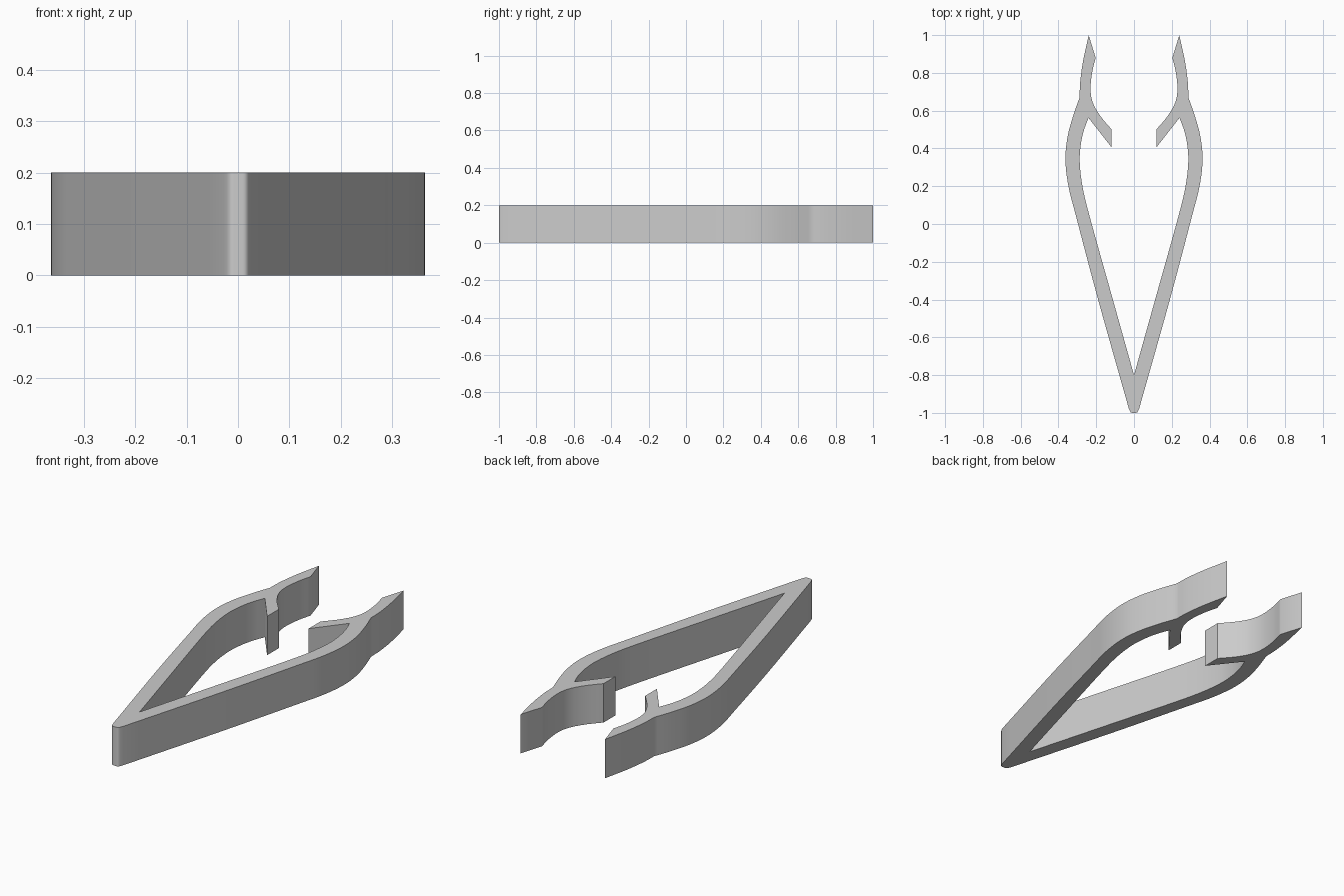
import bpy, bmesh, math
from mathutils import Vector

cube = bpy.data.objects.get("Cube")
if cube:
    bpy.data.objects.remove(cube, do_unlink=True)

HEIGHT = 0.2


def smooth_run(points, steps=6):
    """Catmull-Rom curve through the points, without its last point."""
    pts = [Vector(p) for p in points]
    pts = [2 * pts[0] - pts[1]] + pts + [2 * pts[-1] - pts[-2]]
    run = []
    for a, b, c, d in zip(pts, pts[1:], pts[2:], pts[3:]):
        for i in range(steps):
            t = i / steps
            run.append(0.5 * (2 * b + (c - a) * t + (2 * a - 5 * b + 4 * c - d) * t ** 2
                              + (3 * b - a - 3 * c + d) * t ** 3))
    return run


# Runs of one half, joined at sharp corners
nose = [(0, -1), (0.017, -0.997), (0.028, -0.975)]
outer_arm = [(0.028, -0.975), (0.19, -0.4), (0.304, 0.03), (0.347, 0.2),
             (0.363, 0.34), (0.352, 0.46), (0.323, 0.57), (0.288, 0.67)]
outer_jaw = [(0.288, 0.67), (0.285, 0.75), (0.27, 0.86), (0.24, 1)]
jaw_tip = [(0.24, 1), (0.203, 0.88)]
inner_jaw = [(0.203, 0.88), (0.222, 0.8), (0.23, 0.71), (0.217, 0.64),
             (0.177, 0.57), (0.118, 0.5)]
barb = [(0.118, 0.5), (0.118, 0.405), (0.241, 0.562)]
inner_arm = [(0.241, 0.562), (0.267, 0.49), (0.283, 0.41), (0.287, 0.32),
             (0.271, 0.19), (0.228, 0.015), (0.112, -0.4), (0, -0.8)]

half = smooth_run(nose, 4)
for run in (outer_arm, outer_jaw):
    half += smooth_run(run)
half += [Vector(jaw_tip[0])]
half += smooth_run(inner_jaw)
half += [Vector(p) for p in barb[:-1]]
half += smooth_run(inner_arm) + [Vector(inner_arm[-1])]
outline = half + [Vector((-p.x, p.y)) for p in reversed(half[1:-1])]

# Extrude the outline into the clip
bm = bmesh.new()
base = bm.faces.new([bm.verts.new((p.x, p.y, 0)) for p in outline])
top = bmesh.ops.extrude_face_region(bm, geom=[base], use_keep_orig=True)
verts = [g for g in top["geom"] if isinstance(g, bmesh.types.BMVert)]
bmesh.ops.translate(bm, verts=verts, vec=(0, 0, HEIGHT))
bmesh.ops.recalc_face_normals(bm, faces=bm.faces[:])
mesh = bpy.data.meshes.new("spring_clip")
bm.to_mesh(mesh)
bm.free()
clip = bpy.data.objects.new("spring_clip", mesh)
bpy.context.collection.objects.link(clip)

# Plain grey material
grey = bpy.data.materials.new("light grey")
grey.use_nodes = True
grey.diffuse_color = (0.6, 0.6, 0.6, 1)
grey.node_tree.nodes["Principled BSDF"].inputs["Base Color"].default_value = (0.6, 0.6, 0.6, 1)
mesh.materials.append(grey)

# Smooth curved walls, keeping corners crisp
bpy.ops.object.select_all(action="DESELECT")
clip.select_set(True)
bpy.context.view_layer.objects.active = clip
bpy.ops.object.shade_smooth_by_angle(angle=math.radians(35))
